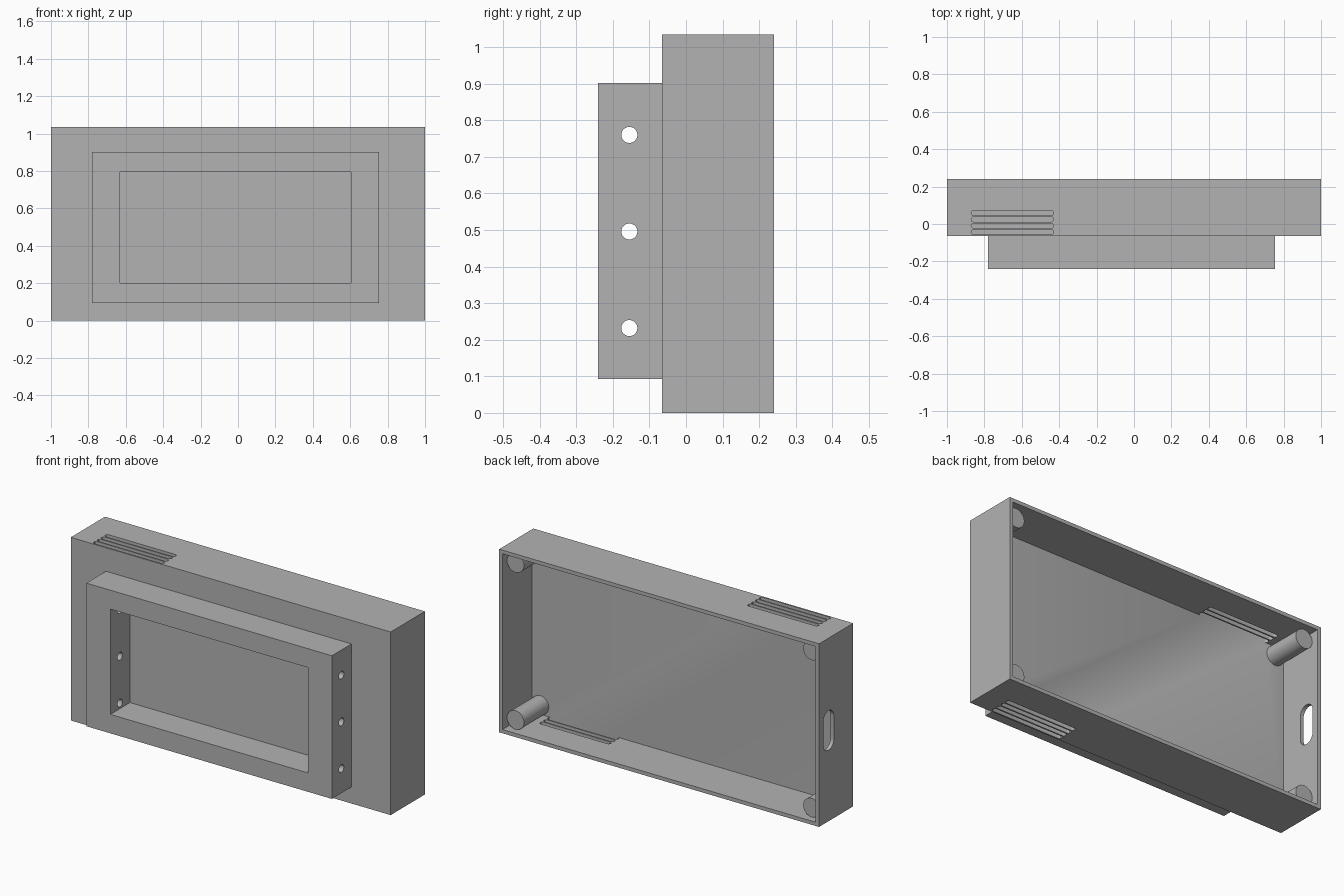
import bpy, bmesh, math
from mathutils import Matrix, Vector

if "Cube" in bpy.data.objects:
    bpy.data.objects.remove(bpy.data.objects["Cube"], do_unlink=True)

grey = bpy.data.materials.new("plain grey")
grey.use_nodes = True
grey.diffuse_color = (0.45, 0.45, 0.45, 1)
grey.node_tree.nodes["Principled BSDF"].inputs["Base Color"].default_value = (0.45, 0.45, 0.45, 1)


def add_object(name, bm):
    bmesh.ops.recalc_face_normals(bm, faces=bm.faces)
    mesh = bpy.data.meshes.new(name)
    bm.to_mesh(mesh)
    bm.free()
    mesh.materials.append(grey)
    obj = bpy.data.objects.new(name, mesh)
    bpy.context.collection.objects.link(obj)
    return obj


def box(name, low, high):
    low, high = Vector(low), Vector(high)
    bm = bmesh.new()
    bmesh.ops.create_cube(bm, size=1, matrix=Matrix.Translation((low + high) / 2)
                          @ Matrix.Diagonal((*(high - low), 1)))
    return add_object(name, bm)


def rounded_prism(name, centre, along, axis, length, radius, depth, steps=16):
    """Slot with round ends; length 0 gives a cylinder."""
    along, axis, centre = Vector(along), Vector(axis), Vector(centre)
    side = axis.cross(along)
    bm = bmesh.new()
    ring = []
    for end in (1, -1):
        for i in range(steps + 1):
            a = math.pi * (i / steps - 0.5)
            offset = along * (length / 2 + radius * math.cos(a)) + side * radius * math.sin(a)
            ring.append(bm.verts.new(centre - axis * depth / 2 + offset * end))
    bmesh.ops.remove_doubles(bm, verts=ring, dist=1e-5)
    face = bm.faces.new([v for v in ring if v.is_valid])
    top = bmesh.ops.extrude_face_region(bm, geom=[face])["geom"]
    bmesh.ops.translate(bm, vec=axis * depth,
                        verts=[g for g in top if isinstance(g, bmesh.types.BMVert)])
    return add_object(name, bm)


def cut(target, cutter):
    mod = target.modifiers.new("cut", "BOOLEAN")
    mod.operation, mod.solver, mod.object = "DIFFERENCE", "EXACT", cutter
    bpy.context.view_layer.update()
    graph = bpy.context.evaluated_depsgraph_get()
    target_mesh = bpy.data.meshes.new_from_object(target.evaluated_get(graph))
    target.modifiers.clear()
    target.data = target_mesh
    bpy.data.objects.remove(cutter, do_unlink=True)


def smooth(obj):
    bpy.ops.object.select_all(action="DESELECT")
    obj.select_set(True)
    bpy.context.view_layer.objects.active = obj
    bpy.ops.object.shade_smooth_by_angle(angle=math.radians(30))


X, Y, Z = (1, 0, 0), (0, 1, 0), (0, 0, 1)
HEIGHT, FRONT, BACK = 1.035, -0.065, 0.24
WALL, FLOOR = 0.021, -0.022

# Casing: tray open at the back
casing = box("casing", (-1, FRONT, 0), (1, BACK, HEIGHT))
cut(casing, box("cavity", (-1 + WALL, FLOOR, WALL), (1 - WALL, BACK + 0.1, HEIGHT - WALL)))

# Vent slots in the top and, at the opposite end, in the bottom
for x, z in ((-0.65, HEIGHT), (0.65, 0)):
    for i in range(4):
        cut(casing, rounded_prism("vent", (x, 0.059 - 0.034 * i, z), X, Z,
                                  0.415, 0.013, 2 * WALL + 0.004, 6))

# Cable opening in one side wall
cut(casing, rounded_prism("cable_opening", (-1, 0.155, 0.513), Z, X, 0.13, 0.047, 0.1))
smooth(casing)

# Raised front frame with side holes
frame = box("front_frame", (-0.78, -0.24, 0.093), (0.755, FRONT, 0.902))
cut(frame, box("window", (-0.63, -0.4, 0.2), (0.605, 0.1, 0.795)))
for z in (0.232, 0.496, 0.76):
    cut(frame, rounded_prism("side_hole", (0, -0.155, z), Z, X, 0, 0.022, 3))
smooth(frame)

# Corner posts inside the casing
RADIUS, INSET, POST_END = 0.053, 0.074, 0.2
for side, x in (("left", 1 - INSET), ("right", INSET - 1)):
    for level, z in (("lower", INSET), ("upper", HEIGHT - INSET)):
        smooth(rounded_prism(f"{level}_{side}_post", (x, (FLOOR + POST_END) / 2, z),
                             Z, Y, 0, RADIUS, POST_END - FLOOR))
